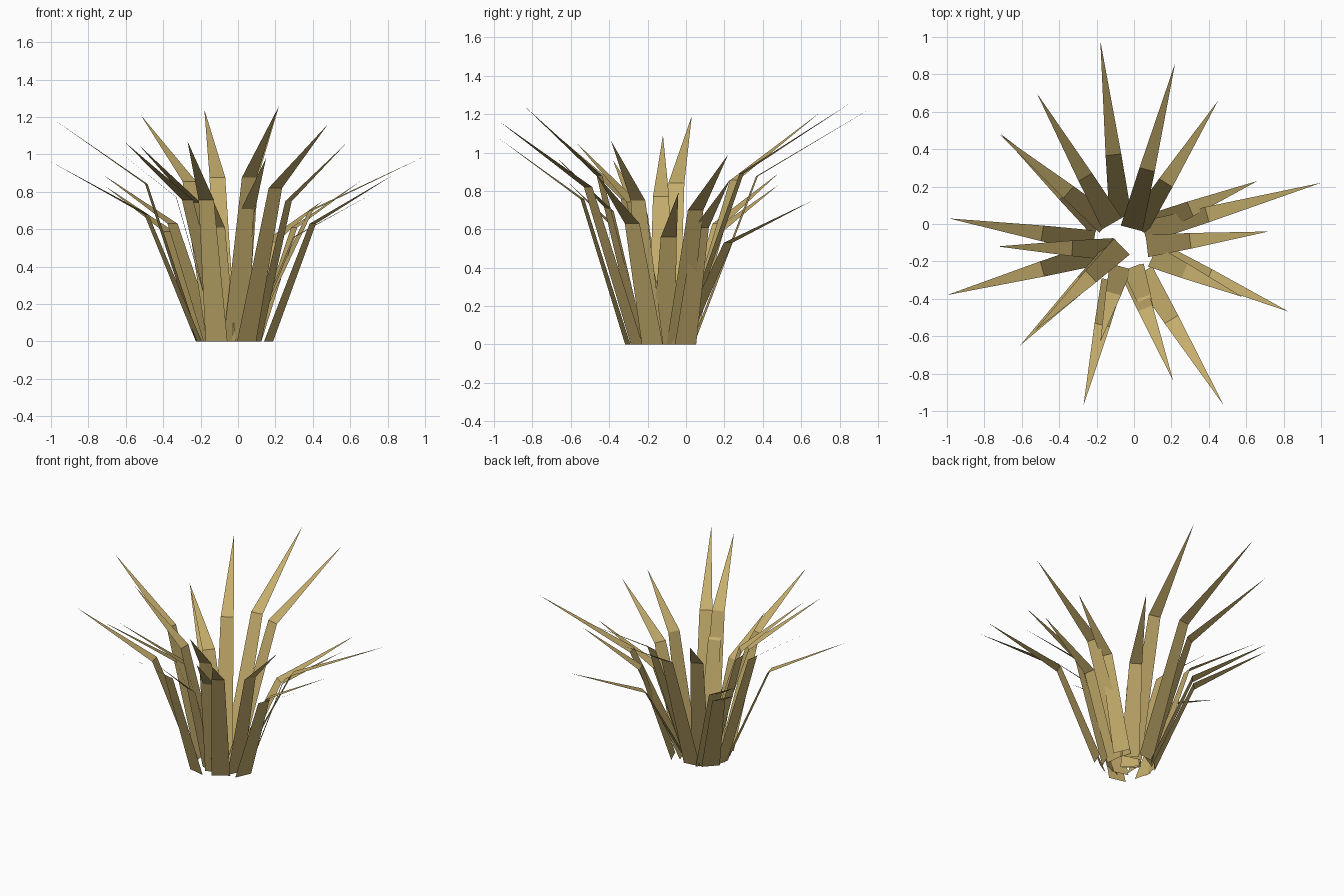
import bpy
from mathutils import Vector

mat = bpy.data.materials.new("dry_grass")
mat.diffuse_color = (0.56, 0.42, 0.15, 1)

# Each blade: bend x, y and tip x, y, z
blades = [
    (-0.11, 0.37, -0.18, 0.98, 1.24),
    (0.07, 0.29, 0.22, 0.86, 1.26),
    (0.17, 0.22, 0.45, 0.66, 0.75),
    (0.30, 0.08, 0.66, 0.23, 0.86),
    (0.39, 0.05, 1.0, 0.22, 0.99),
    (0.30, -0.09, 0.72, -0.04, 0.79),
    (0.40, -0.28, 0.83, -0.47, 0.89),
    (0.27, -0.25, 0.58, -0.39, 1.06),
    (0.20, -0.51, 0.48, -0.97, 1.16),
    (0.06, -0.45, 0.21, -0.84, 1.24),
    (0.05, -0.39, 0.15, -0.68, 0.98),
    (-0.17, -0.54, -0.27, -0.97, 1.07),
    (-0.11, -0.37, -0.18, -0.63, 0.86),
    (-0.27, -0.31, -0.61, -0.65, 1.07),
    (-0.23, -0.28, -0.53, -0.57, 1.05),
    (-0.49, -0.24, -1.0, -0.38, 0.96),
    (-0.33, -0.13, -0.73, -0.12, 1.09),
    (-0.49, -0.05, -0.99, 0.03, 1.19),
    (-0.35, 0.17, -0.72, 0.48, 0.89),
    (-0.37, 0.16, -0.71, 0.48, 0.83),
    (-0.26, 0.25, -0.52, 0.70, 1.21),
]


def make_blade(i, bx, by, tx, ty, tz):
    """Flat leaf: tapering strip up to the bend, then a long pointed tip."""
    bend, tip = Vector((bx, by, 0.707 * tz)), Vector((tx, ty, tz))
    out = Vector((tx - bx, ty - by, 0))
    base = Vector((bx, by, 0)) - out * 0.55      # foot lies straight behind the bend
    side = Vector((-out.y, out.x, 0)).normalized()
    verts = [base - side * 0.06, base + side * 0.06,
             bend + side * 0.042, bend - side * 0.042, tip]
    me = bpy.data.meshes.new("grass_blade")
    me.from_pydata(verts, [], [(1, 0, 3, 2), (2, 3, 4)])
    me.materials.append(mat)
    ob = bpy.data.objects.new(f"grass_blade_{i:02d}", me)
    bpy.context.collection.objects.link(ob)


for i, b in enumerate(blades):
    make_blade(i + 1, *b)
